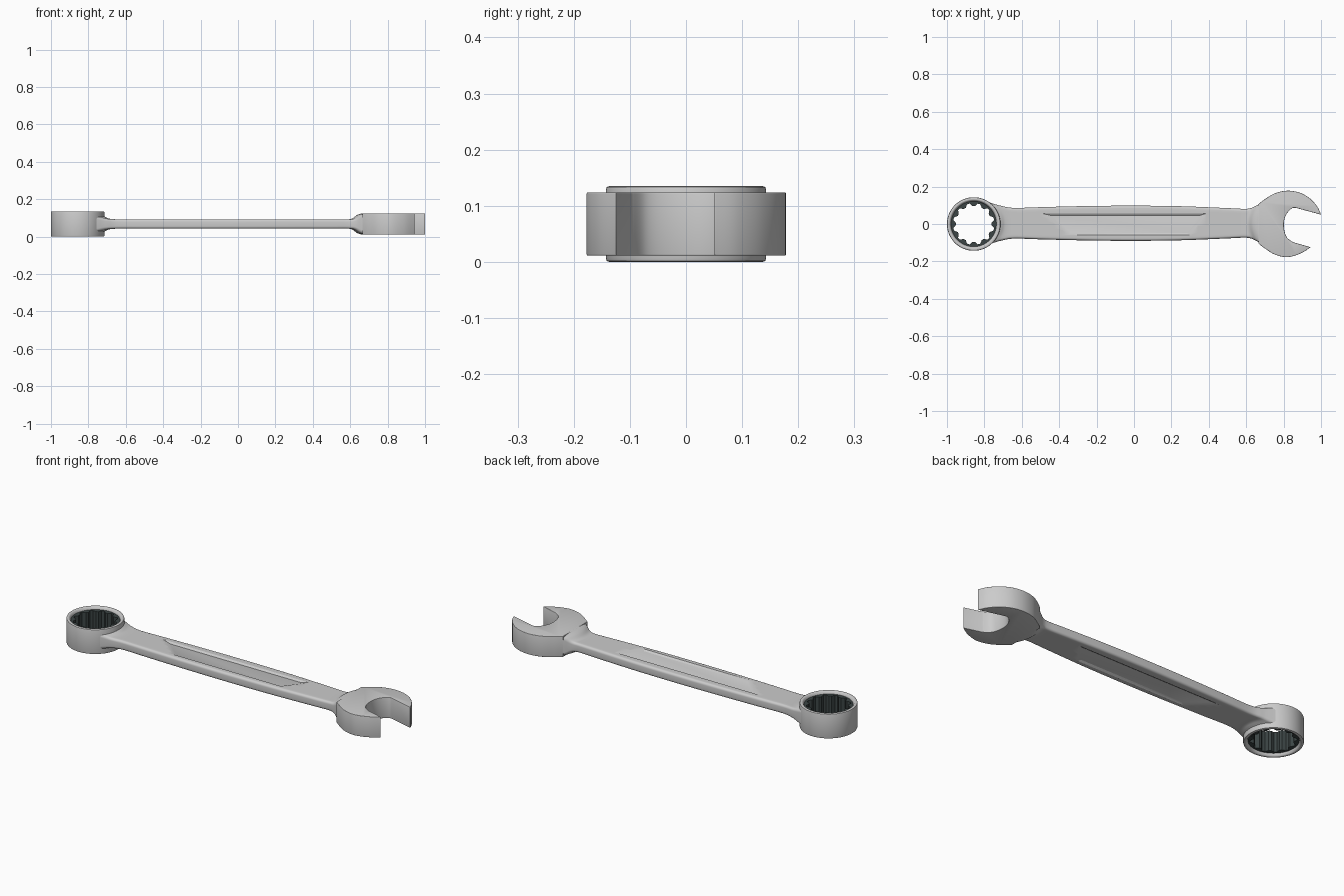
import bpy, bmesh
from math import sin, cos, pi, radians

if "Cube" in bpy.data.objects:
    bpy.data.objects.remove(bpy.data.objects["Cube"])

ZC = 0.0675          # mid-height of the tool
RING_X = -0.857      # centre of the ring end


def make(name, verts, faces):
    bm = bmesh.new()
    vs = [bm.verts.new(v) for v in verts]
    for f in faces:
        bm.faces.new([vs[i] for i in f])
    bmesh.ops.recalc_face_normals(bm, faces=bm.faces)
    me = bpy.data.meshes.new(name)
    bm.to_mesh(me)
    bm.free()
    ob = bpy.data.objects.new(name, me)
    bpy.context.collection.objects.link(ob)
    return ob


def activate(ob):
    bpy.ops.object.select_all(action='DESELECT')
    ob.select_set(True)
    bpy.context.view_layer.objects.active = ob


def finish(ob, angle=35):
    activate(ob)
    for m in list(ob.modifiers):
        bpy.ops.object.modifier_apply(modifier=m.name)
    bpy.ops.object.shade_smooth_by_angle(angle=radians(angle))


def spline(pts, n=6):
    """Catmull-Rom through points of any dimension."""
    p = [pts[0]] + list(pts) + [pts[-1]]
    out = []
    for i in range(1, len(p) - 2):
        for k in range(n):
            t = k / n
            out.append(tuple(0.5 * (2 * b + (c - a) * t + (2 * a - 5 * b + 4 * c - d) * t * t
                                    + (3 * b - a - 3 * c + d) * t ** 3)
                             for a, b, c, d in zip(p[i - 1], p[i], p[i + 1], p[i + 2])))
    return out + [tuple(pts[-1])]


def prism(name, low, high, z0, z1):
    n = len(low)
    verts = [(x, y, z0) for x, y in low] + [(x, y, z1) for x, y in high]
    faces = [list(range(n)), list(range(n, 2 * n))]
    faces += [(i, (i + 1) % n, n + (i + 1) % n, n + i) for i in range(n)]
    return make(name, verts, faces)


# Handle: rounded-rectangle sections; columns are x, bow, half width, half height
stations = [(-0.722, -0.066, 0.116, 0.045), (-0.705, -0.045, 0.104, 0.036),
            (-0.685, -0.02, 0.092, 0.028), (-0.64, 0, 0.082, 0.025),
            (-0.5, 0, 0.086, 0.025), (-0.25, 0, 0.092, 0.025), (0, 0, 0.094, 0.025),
            (0.25, 0, 0.091, 0.025), (0.5, 0, 0.081, 0.025), (0.585, 0.008, 0.077, 0.025),
            (0.61, 0.02, 0.083, 0.029), (0.635, 0.03, 0.100, 0.047),
            (0.66, 0.04, 0.116, 0.0555), (0.70, 0.04, 0.120, 0.0555)]


def section(x, bow, w, h, r=0.013, seg=5, flat=12):
    half = [(-w + r - r * cos(a), h - r + r * sin(a))
            for a in (pi / 2 * i / seg for i in range(seg + 1))]
    half += [(-(w - r) + 2 * (w - r) * i / flat, h) for i in range(1, flat)]
    half += [(-y, z) for y, z in half[:seg + 1][::-1]]
    ring = half + [(y, -z) for y, z in half[::-1]]
    return [(x + bow * (y / w) ** 2, y + 0.004, ZC + z) for y, z in ring]


rows = [section(*s) for s in spline(stations)]
n = len(rows[0])
verts = [v for row in rows for v in row]
faces = [(r * n + i, r * n + (i + 1) % n, (r + 1) * n + (i + 1) % n, (r + 1) * n + i)
         for r in range(len(rows) - 1) for i in range(n)]
for base in (0, (len(rows) - 1) * n):
    faces += [(base + k, base + k + 1, base + n - 2 - k, base + n - 1 - k)
              for k in range(n // 2 - 1)]
handle = make("handle", verts, faces)

# Slanted recessed panel on both handle faces
floor = [(-0.44, 0.045), (-0.335, -0.048), (0.285, -0.048), (0.35, 0.045)]
above = [(-0.54, 0.067), (-0.37, -0.068), (0.31, -0.068), (0.42, 0.067)]
cutters = []
for side, s in (("top", 1), ("bottom", -1)):
    cut = prism("panel_cutter_" + side, floor, above, ZC + s * 0.018, ZC + s * 0.032)
    cut.hide_render = True
    m = handle.modifiers.new("panel_" + side, 'BOOLEAN')
    m.operation, m.solver, m.object = 'DIFFERENCE', 'EXACT', cut
    cutters.append(cut)
finish(handle, 25)
for cut in cutters:
    bpy.data.objects.remove(cut)

# Open jaw: outer curves and throat curve, extruded and bevelled
upper = spline([(0.665, 0.106), (0.70, 0.133), (0.755, 0.165), (0.82, 0.178),
                (0.885, 0.168), (0.94, 0.137), (0.98, 0.093), (1.0, 0.05)])
throat = spline([(0.885, 0.081), (0.85, 0.086), (0.82, 0.06), (0.803, 0.02),
                 (0.803, -0.03), (0.818, -0.072), (0.85, -0.097)])
lower = spline([(0.945, -0.124), (0.89, -0.158), (0.82, -0.177), (0.755, -0.164),
                (0.70, -0.131), (0.665, -0.104)])
outline = upper + throat + lower
jaw = prism("open_jaw", outline, outline, ZC - 0.0565, ZC + 0.0565)
bev = jaw.modifiers.new("edge", 'BEVEL')
bev.width, bev.segments, bev.limit_method, bev.angle_limit = 0.005, 3, 'ANGLE', radians(60)
finish(jaw)

# Ring end: turned profile
profile = [(0.121, 0.012), (0.121, 0.123), (0.127, 0.133), (0.130, 0.135), (0.137, 0.135),
           (0.1415, 0.133), (0.143, 0.128), (0.143, 0.007), (0.1415, 0.002), (0.137, 0),
           (0.130, 0), (0.127, 0.002)]


def loops_to_ring(name, loops):
    """Join closed loops into a hollow ring solid."""
    c, k = len(loops), len(loops[0])
    fs = [(i * k + j, i * k + (j + 1) % k, (i + 1) % c * k + (j + 1) % k, (i + 1) % c * k + j)
          for i in range(c) for j in range(k)]
    return make(name, [v for lp in loops for v in lp], fs)


def circle(radii, z):
    k = len(radii)
    return [(RING_X + r * cos(2 * pi * i / k), r * sin(2 * pi * i / k), z)
            for i, r in enumerate(radii)]


finish(loops_to_ring("ring_end", [circle([r] * 96, z) for r, z in profile]))

# Dark twelve-point ratchet insert
teeth = [0.096, 0.096, 0.103, 0.111, 0.111, 0.111, 0.103, 0.096] * 12
rim = [0.122] * len(teeth)
insert = loops_to_ring("ratchet_insert", [circle(teeth, 0.014), circle(teeth, 0.121),
                                          circle(rim, 0.121), circle(rim, 0.014)])
dark = bpy.data.materials.new("dark_steel")
dark.diffuse_color = (0.045, 0.06, 0.06, 1)
dark.use_nodes = True
dark.node_tree.nodes["Principled BSDF"].inputs["Base Color"].default_value = dark.diffuse_color
insert.data.materials.append(dark)
finish(insert, 25)
